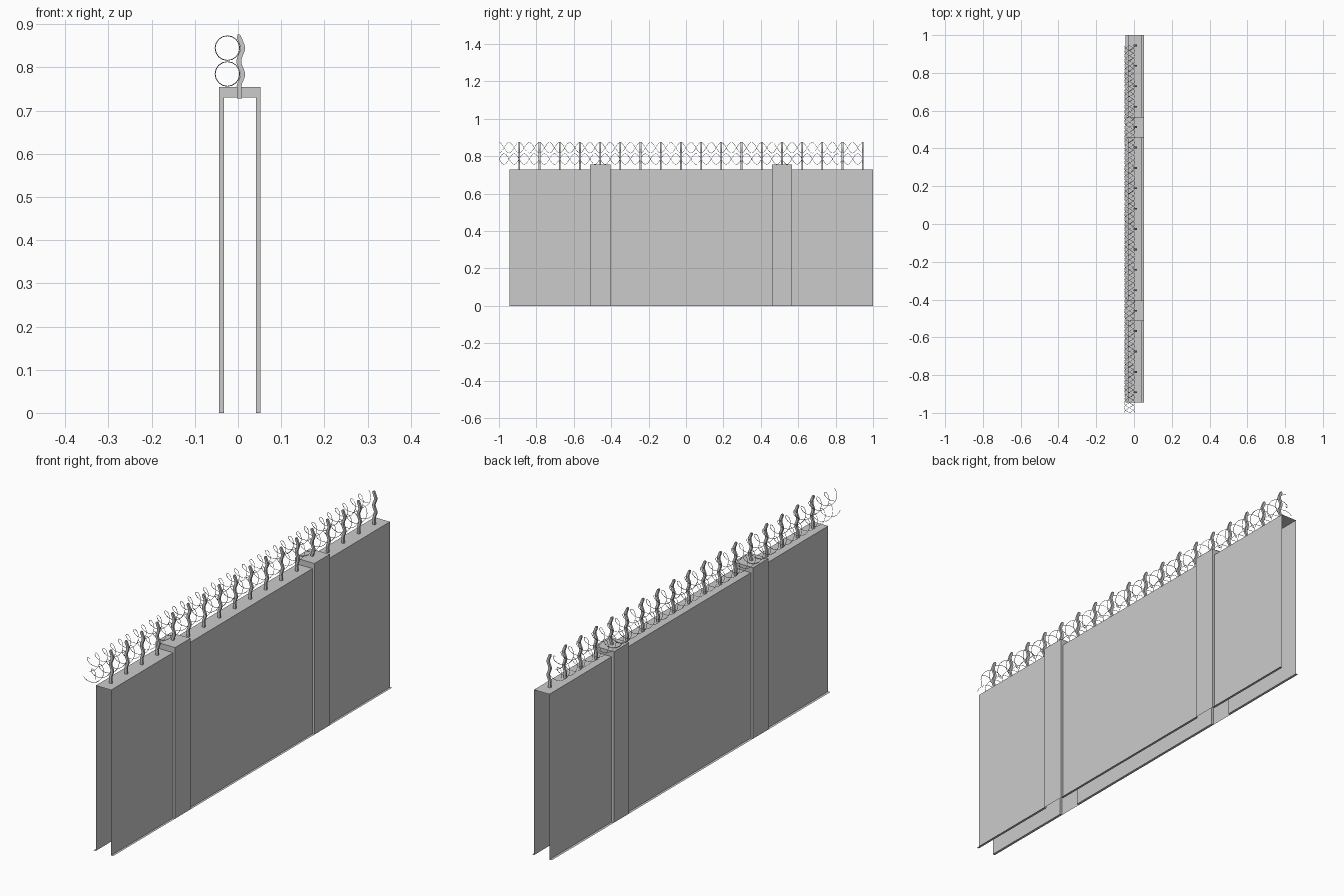
import bpy, bmesh, math

if "Cube" in bpy.data.objects:
    bpy.data.objects.remove(bpy.data.objects["Cube"])

Y0, Y1 = -0.945, 1.0
COUNT, STEP = 18, 0.108


def mesh_object(name, bm):
    bmesh.ops.recalc_face_normals(bm, faces=bm.faces)
    me = bpy.data.meshes.new(name)
    bm.to_mesh(me)
    bm.free()
    ob = bpy.data.objects.new(name, me)
    bpy.context.collection.objects.link(ob)
    return ob


# Hollow wall: open channel section lofted along y, stepping out at the pillars
XL, XR, IL, IR = -0.044, 0.052, -0.033, 0.042
panel = [(XR, 0), (IR, 0), (IR, 0.73), (IL, 0.73), (IL, 0), (XL, 0)]
pillar = [(XR, 0), (XR, 0), (XR, 0.755), (XL, 0.755), (XL, 0), (XL, 0)]
stations = [(Y0, panel)]
for a, b in ((-0.513, -0.405), (0.459, 0.566)):
    stations += [(a, panel), (a, pillar), (b, pillar), (b, panel)]
stations.append((Y1, panel))
bm = bmesh.new()
rows = [[bm.verts.new((x, y, z)) for x, z in prof] for y, prof in stations]
for r, s in zip(rows, rows[1:]):
    for i in range(5):
        bm.faces.new((r[i], r[i + 1], s[i + 1], s[i]))
bmesh.ops.remove_doubles(bm, verts=bm.verts, dist=1e-5)
bmesh.ops.dissolve_degenerate(bm, edges=bm.edges, dist=1e-5)
wall = mesh_object("wall", bm)
# outward normals: the top sheet must face up
top = max(wall.data.polygons, key=lambda p: p.area * abs(p.normal.z))
if top.normal.z < 0:
    wall.data.flip_normals()

# Wavy brackets that hug the two wire coils
bm = bmesh.new()
N = 20
prev = None
for i in range(N + 1):
    z = 0.728 + (0.876 - 0.728) * i / N
    x = 0.0065 + 0.0045 * math.cos(2 * math.pi * (z - 0.845) / 0.061)
    if z < 0.755:
        x = 0.0035
    hw = 0.0055 if i < N else 0.003
    ring = [bm.verts.new((x + sx * hw, sy * 0.0045, z))
            for sx, sy in ((-1, -1), (1, -1), (1, 1), (-1, 1))]
    if prev:
        for k in range(4):
            bm.faces.new((prev[k], prev[(k + 1) % 4], ring[(k + 1) % 4], ring[k]))
    else:
        bm.faces.new(ring[::-1])
    prev = ring
bm.faces.new(prev)
post = mesh_object("bracket", bm)
post.location.y = -0.891
arr = post.modifiers.new("row", 'ARRAY')
arr.count = COUNT
arr.use_relative_offset = False
arr.use_constant_offset = True
arr.constant_offset_displace = (0, STEP, 0)


# Wire coils: each is a pair of interleaved helices
def coil(name, zc, phase):
    cu = bpy.data.curves.new(name, 'CURVE')
    cu.dimensions = '3D'
    cu.bevel_depth = 0.001
    cu.bevel_resolution = 0
    per = 16
    n = COUNT * per
    for start in (0, math.pi):
        sp = cu.splines.new('POLY')
        sp.points.add(n)
        for i, p in enumerate(sp.points):
            t = 2 * math.pi * i / per + phase + start
            p.co = (-0.0245 + 0.0285 * math.cos(t), -1 + (Y1 - 0.055 + 1) * i / n,
                    zc + 0.0285 * math.sin(t), 1)
    ob = bpy.data.objects.new(name, cu)
    bpy.context.collection.objects.link(ob)


coil("lower_wire_coil", 0.785, 0)
coil("upper_wire_coil", 0.845, math.pi / 2)
